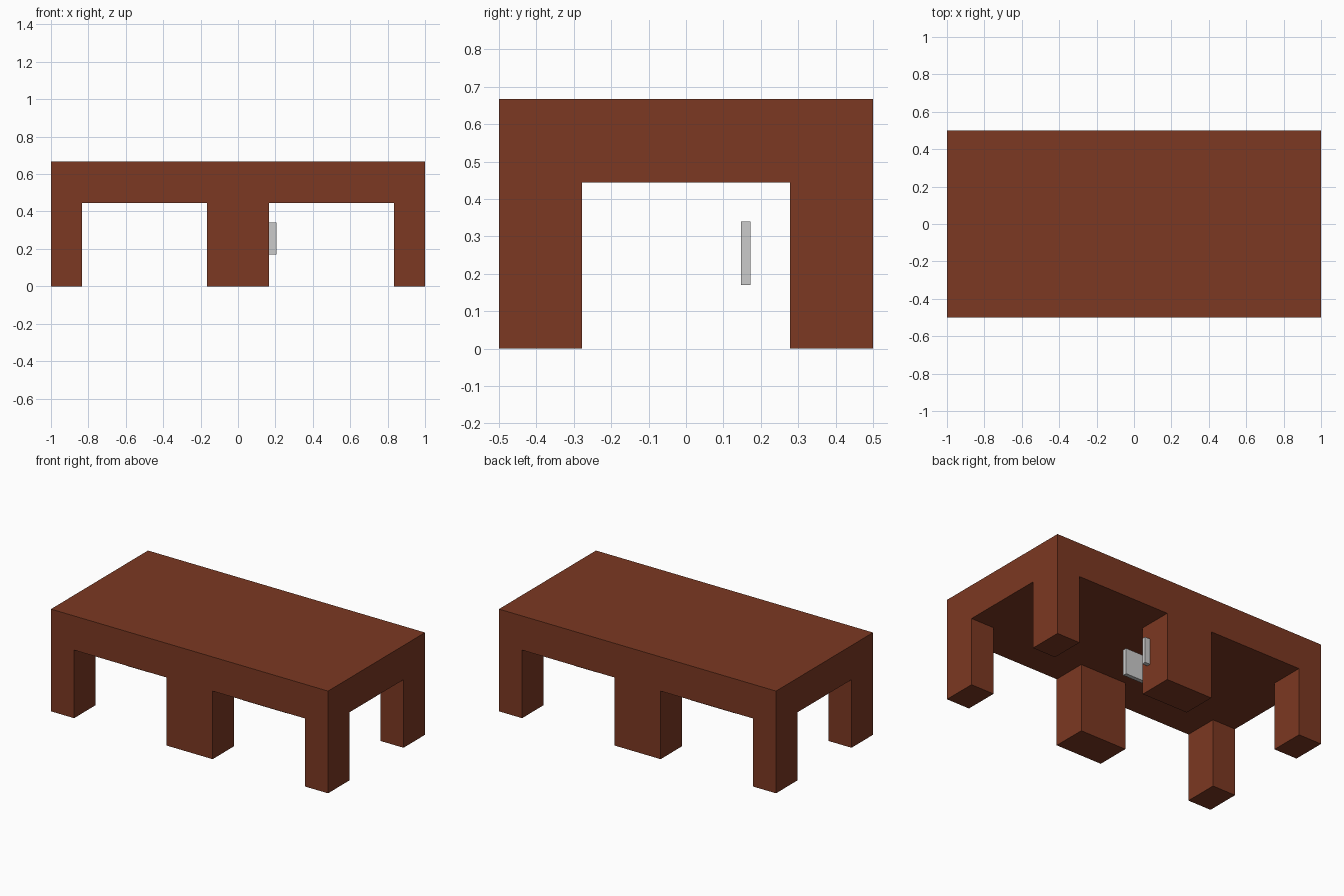
import bpy, bmesh, math
from mathutils import Vector

if "Cube" in bpy.data.objects:
    bpy.data.objects.remove(bpy.data.objects["Cube"])

wood = bpy.data.materials.new("red_brown_wood")
wood.diffuse_color = (0.2, 0.04, 0.016, 1)
wood.use_nodes = True
wood.node_tree.nodes["Principled BSDF"].inputs["Base Color"].default_value = wood.diffuse_color

HEIGHT, UNDERSIDE = 0.667, 0.444
LEG_X, LEG_Y = 0.167, 0.222


def link(bm, name, mat=None):
    bmesh.ops.recalc_face_normals(bm, faces=bm.faces)
    mesh = bpy.data.meshes.new(name)
    bm.to_mesh(mesh)
    bm.free()
    obj = bpy.data.objects.new(name, mesh)
    bpy.context.collection.objects.link(obj)
    if mat:
        mesh.materials.append(mat)
    return obj


def raise_faces(bm, faces, dz):
    ext = bmesh.ops.extrude_face_region(bm, geom=faces, use_keep_orig=False)["geom"]
    verts = [g for g in ext if isinstance(g, bmesh.types.BMVert)]
    bmesh.ops.translate(bm, verts=verts, vec=(0, 0, dz))


def table(name, x0):
    xs = [x0, x0 + LEG_X, x0 + 1 - LEG_X, x0 + 1]
    ys = [-0.5, -0.5 + LEG_Y, 0.5 - LEG_Y, 0.5]
    bm = bmesh.new()
    v = [[bm.verts.new((x, y, HEIGHT)) for y in ys] for x in xs]
    for i in range(3):
        for j in range(3):
            bm.faces.new((v[i][j], v[i + 1][j], v[i + 1][j + 1], v[i][j + 1]))
    # thick top: keep the upper skin and extrude a copy downwards
    ext = bmesh.ops.extrude_face_region(bm, geom=bm.faces[:], use_keep_orig=True)["geom"]
    low = [g for g in ext if isinstance(g, bmesh.types.BMVert)]
    bmesh.ops.translate(bm, verts=low, vec=(0, 0, UNDERSIDE - HEIGHT))
    # legs: pull the four corner faces of the underside to the ground
    bm.normal_update()
    corners = []
    for f in bm.faces:
        c = f.calc_center_median()
        if abs(c.z - UNDERSIDE) < 1e-4 and abs(c.x - x0 - 0.5) > 0.3 and abs(c.y) > 0.25:
            corners.append(f)
    raise_faces(bm, corners, -UNDERSIDE)
    bmesh.ops.recalc_face_normals(bm, faces=bm.faces)
    bmesh.ops.dissolve_limit(bm, angle_limit=math.radians(1),
                             verts=bm.verts[:], edges=bm.edges[:])
    return link(bm, name, wood)


# two matching tables standing side by side
table("left_table", -1.0)
table("right_table", 0.0)

# pair of small grey plates by the rear middle leg
for name, y in (("inner_plate", 0.16), ("outer_plate", 0.332)):
    bm = bmesh.new()
    bmesh.ops.create_cube(bm, size=1)
    bmesh.ops.scale(bm, verts=bm.verts, vec=(0.17, 0.026, 0.17))
    bmesh.ops.translate(bm, verts=bm.verts, vec=Vector((0.12, y, 0.255)))
    link(bm, name)
